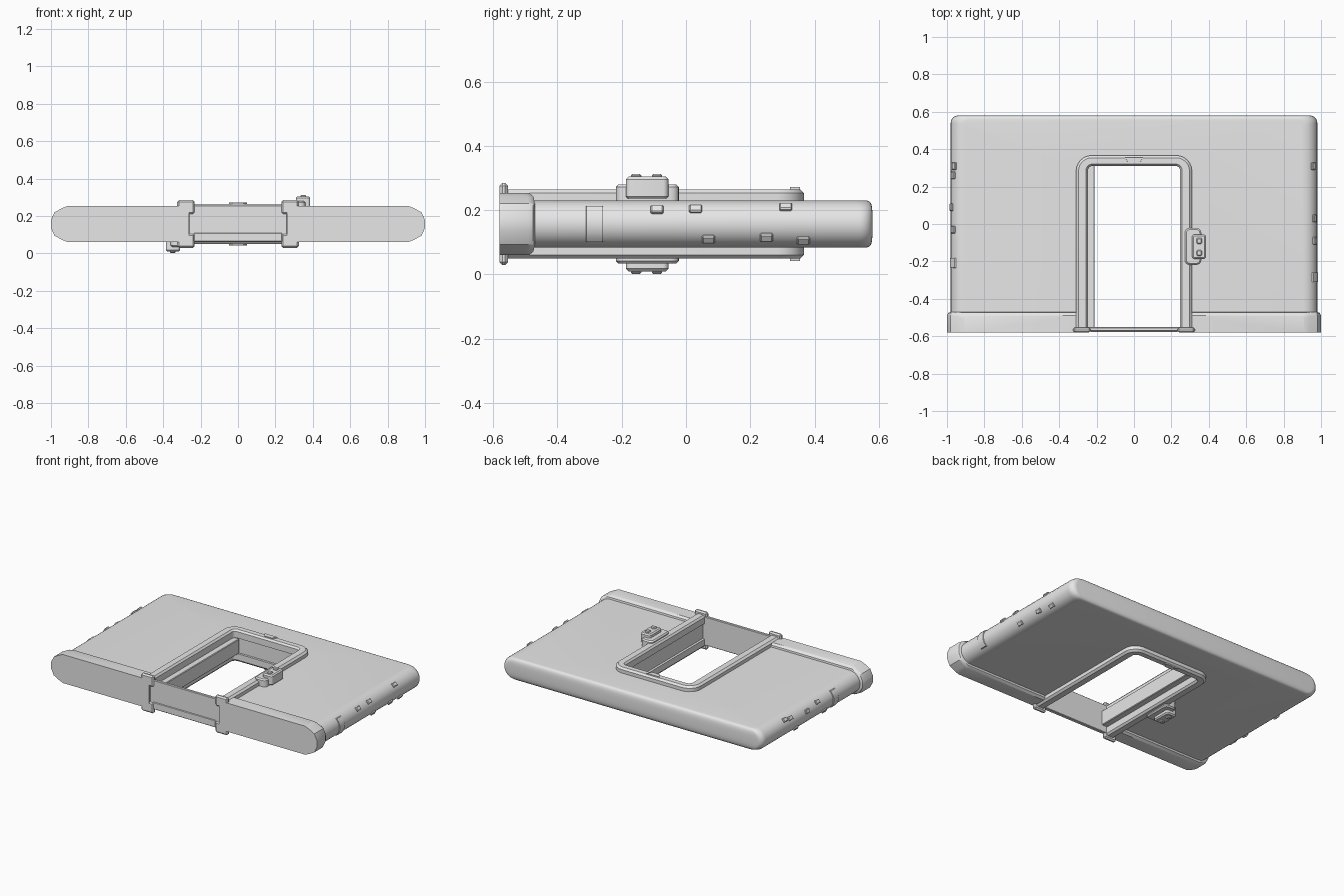
import bpy, bmesh, math
from mathutils import Matrix, Vector

if "Cube" in bpy.data.objects:
    bpy.data.objects.remove(bpy.data.objects["Cube"])

ZC = 0.157  # mid plane of the wall
grey = bpy.data.materials.new("light grey")
grey.diffuse_color = (0.8, 0.8, 0.8, 1)
grey.use_nodes = True
grey.node_tree.nodes["Principled BSDF"].inputs["Base Color"].default_value = grey.diffuse_color


def finish(name, bm, flip=False, angle=35):
    """Turn a bmesh into an object; flip turns it to the underside."""
    if flip:
        for v in bm.verts:
            v.co = Vector((-v.co.x, v.co.y, 2 * ZC - v.co.z))
    bmesh.ops.recalc_face_normals(bm, faces=bm.faces[:])
    me = bpy.data.meshes.new(name)
    bm.to_mesh(me)
    bm.free()
    me.materials.append(grey)
    ob = bpy.data.objects.new(name, me)
    bpy.context.collection.objects.link(ob)
    bpy.ops.object.select_all(action='DESELECT')
    ob.select_set(True)
    bpy.context.view_layer.objects.active = ob
    bpy.ops.object.shade_smooth_by_angle(angle=math.radians(angle))
    return ob


def loft(name, rings, flip=False):
    """Skin a stack of equal closed outlines and cap both ends."""
    bm = bmesh.new()
    vs = [[bm.verts.new(p) for p in r] for r in rings]
    n = len(vs[0])
    for a, b in zip(vs, vs[1:]):
        for i in range(n):
            j = (i + 1) % n
            bm.faces.new((a[i], a[j], b[j], b[i]))
    bm.faces.new(vs[0])
    bm.faces.new(vs[-1])
    return finish(name, bm, flip)


def box(name, x, y, z, bevel=0.0, flip=False, tilt=0.0, segs=1):
    bm = bmesh.new()
    size = (x[1] - x[0], y[1] - y[0], z[1] - z[0])
    mid = Vector(((x[0] + x[1]) / 2, (y[0] + y[1]) / 2, (z[0] + z[1]) / 2))
    bmesh.ops.create_cube(bm, size=1, matrix=Matrix.Diagonal((*size, 1)))
    if bevel:
        bmesh.ops.bevel(bm, geom=bm.edges[:], offset=bevel, segments=segs,
                        profile=0.5, affect='EDGES')
    bmesh.ops.transform(bm, verts=bm.verts[:],
                        matrix=Matrix.Translation(mid) @ Matrix.Rotation(tilt, 4, 'Y'))
    return finish(name, bm, flip)


def arch(half, top, r, y0, steps=6):
    """Left-to-right arch with rounded upper corners."""
    pts = [(-half, y0)]
    for cx, a0 in ((-half + r, 180), (half - r, 90)):
        for i in range(steps + 1):
            a = math.radians(a0 - 90 * i / steps)
            pts.append((cx + r * math.cos(a), top - r + r * math.sin(a)))
    return pts + [(half, y0)]


def u_ring(outer, inner, z):
    return [(x, y, z) for x, y in outer + inner[::-1]]


def rounded(x0, x1, y0, y1, r, z, steps=4):
    pts = []
    for cx, cy, a0 in ((x1 - r, y1 - r, 0), (x0 + r, y1 - r, 90),
                       (x0 + r, y0 + r, 180), (x1 - r, y0 + r, 270)):
        for i in range(steps + 1):
            a = math.radians(a0 + 90 * i / steps)
            pts.append((cx + r * math.cos(a), cy + r * math.sin(a), z))
    return pts


def end_x(t):
    return 0.98 - 0.075 * (1 - math.cos(t))


# Wall slab with rounded ends and a doorway
rings = []
for i in range(13):
    t = math.radians(-90 + 15 * i)
    back = 0.58 - 0.018 * (1 - math.cos(t)) ** 2
    rings.append(u_ring(arch(end_x(t), back, 0.04, -0.575),
                        arch(0.262, 0.325, 0.03, -0.575), ZC + 0.073 * math.sin(t)))
loft("wall", rings)

# Skirting along the foot of the wall, one piece each side
for flip in (False, True):
    rings = []
    for dz, x1, dy in ((-0.097, 0.91, 0.018), (-0.085, 0.94, 0.004), (-0.063, 0.98, 0),
                       (-0.022, 1, 0), (0.022, 1, 0), (0.063, 0.98, 0),
                       (0.085, 0.94, 0.004), (0.097, 0.91, 0.018)):
        y1, z = -0.47 - dy, ZC + dz
        rings.append([(0.262, -0.58, z), (x1, -0.58, z), (x1, y1 - 0.02, z),
                      (x1 - 0.006, y1 - 0.006, z), (x1 - 0.02, y1, z), (0.262, y1, z)])
    loft("skirting", rings, flip)

for flip in (False, True):
    # Door trim on each face
    rings = []
    for z, d in ((0.21, 0), (0.253, 0), (0.265, 0.013)):
        rings.append(u_ring(arch(0.31 - d, 0.367 - d, 0.085 - d, -0.565),
                            arch(0.246 + d * 0.8, 0.31 + d * 0.8, 0.022 + d * 0.8, -0.565), z))
    loft("door_trim", rings, flip)

    # Wedge at the top of the trim
    loft("trim_wedge", [[(-w, 0.355, z), (w, 0.355, z), (w - 0.02, 0.323, z), (0.02 - w, 0.323, z)]
                        for z, w in ((0.25, 0.05), (0.272, 0.048))], flip)

    # Trim feet
    for s in (-1, 1):
        xs = sorted((s * 0.232, s * 0.325))
        box("trim_foot", xs, (-0.58, -0.553), (0.21, 0.284), 0.009, flip)

    # Door control: back plate, housing and two buttons
    loft("control_plate", [rounded(0.272 + d, 0.36 - d, -0.218 + d, -0.022 - d, 0.025 - d, z)
                           for z, d in ((0.225, 0), (0.272, 0), (0.28, 0.008))], flip)
    loft("control_housing", [rounded(0.31 + d, 0.386 - d, -0.187 + d, -0.055 - d, 0.016 - d, z)
                             for z, d in ((0.236, 0.006), (0.242, 0), (0.296, 0), (0.304, 0.008))], flip)
    for y in (-0.155, -0.09):
        box("control_button", (0.335, 0.363), (y - 0.016, y + 0.016), (0.298, 0.313), 0.005, flip)

# Edge of the sliding door in the left jamb
box("door_edge", (-0.265, -0.21), (-0.556, 0.315), (0.107, 0.207), 0.004)

# Threshold with a lower lip
box("threshold", (-0.262, 0.262), (-0.572, -0.552), (0.062, 0.257), 0.003)
box("threshold_lip", (-0.235, 0.235), (-0.577, -0.565), (0.062, 0.11), 0.003)

# Stones and a larger worn patch on each rounded end
right = ((-0.09, 0.2), (0.03, 0.202), (0.31, 0.208), (0.07, 0.112), (0.25, 0.117), (0.365, 0.108))
left = ((0.31, 0.206), (0.26, 0.2), (0.09, 0.185), (-0.03, 0.2), (0.2, 0.112), (-0.1, 0.117))
for flip, stones, py in ((False, right, -0.285), (True, [(y, 2 * ZC - z) for y, z in left], -0.208)):
    for y, z in stones:
        t = math.asin((z - ZC) / 0.073)
        x = end_x(t)
        box("stone", (x - 0.012, x + 0.009), (y - 0.02, y + 0.02),
            (z - 0.014, z + 0.014), 0.004, flip, -t)
    rings = []
    for i in range(9):
        t = math.radians(-48 + 12 * i)
        x, z = end_x(t), ZC + 0.076 * math.sin(t)
        rings.append([(x - 0.015, py - 0.028, z), (x + 0.005, py - 0.025, z),
                      (x + 0.005, py + 0.025, z), (x - 0.015, py + 0.028, z)])
    loft("worn_patch", rings, flip)
